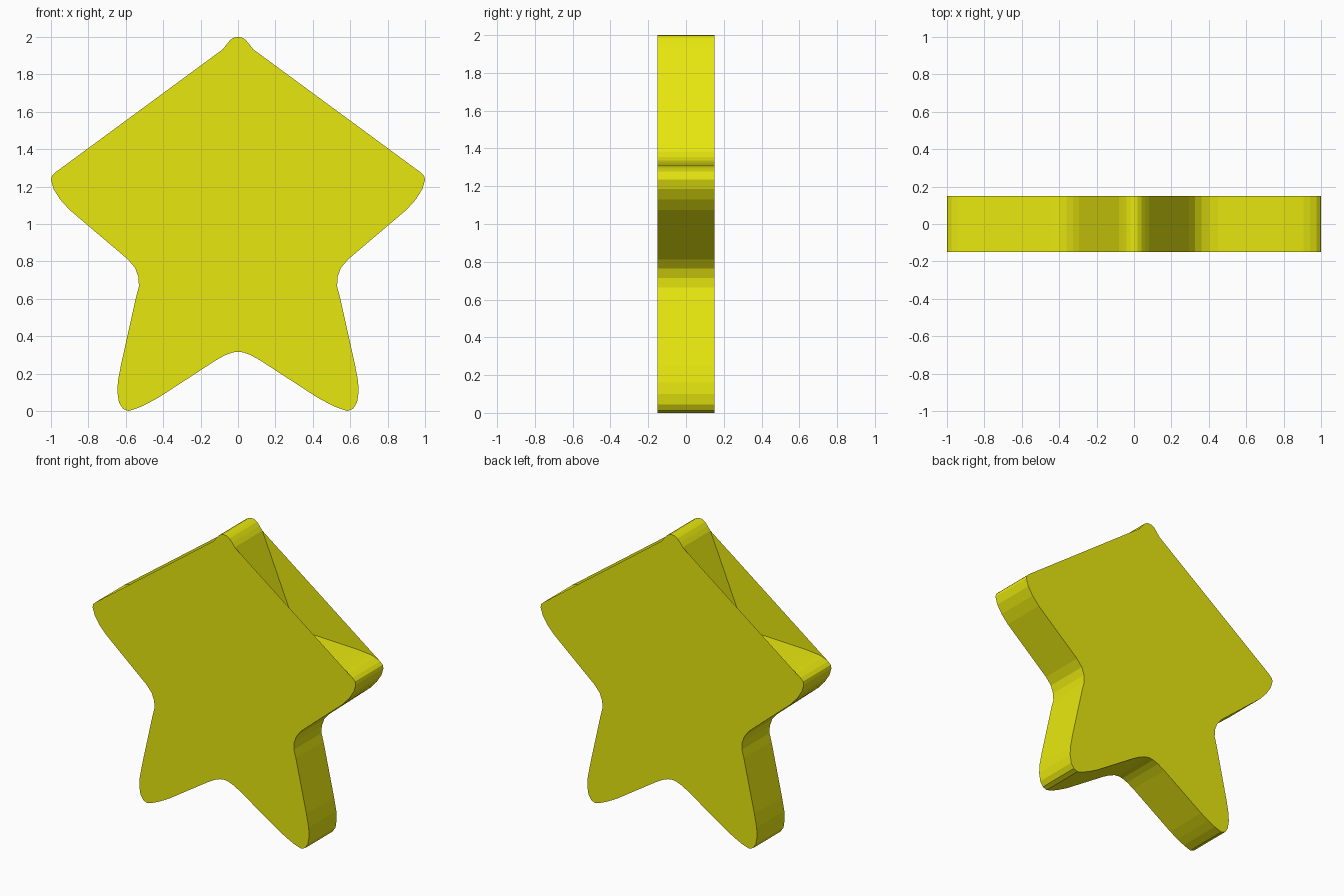
import bpy, bmesh

if "Cube" in bpy.data.objects:
    bpy.data.objects.remove(bpy.data.objects["Cube"])

HALF_DEPTH = 0.15

# Right half of the star outline (x, z), from the bottom notch up to the top point
lower = [(0, .317), (.03, .313), (.07, .298), (.12, .27), (.42, .075), (.48, .042),
         (.53, .018), (.575, .003), (.585, 0), (.615, .012), (.636, .045), (.645, .10),
         (.642, .16), (.625, .25), (.545, .61), (.53, .665), (.532, .715),
         (.55, .765), (.59, .812), (.90, 1.075), (.95, 1.13), (.985, 1.185),
         (1.0, 1.235), (.995, 1.258), (.975, 1.277)]
notch = [(.94, 1.293), (.905, 1.303), (.80, 1.313), (.45, 1.325), (.40, 1.335), (.36, 1.355),
         (.325, 1.385), (.295, 1.43), (.26, 1.51)]
upper = [(.08, 1.935), (.06, 1.962), (.04, 1.985), (.02, 1.997), (0, 2)]


def mirrored(half):
    """Close a half outline whose first and last points lie on x = 0."""
    return half + [(-x, z) for x, z in reversed(half[1:-1])]


wall_loop = mirrored(lower + notch + upper)
cap_loop = mirrored(lower + upper)   # caps run straight across the upper notches

# Rounded star: side walls follow the notches, front and back plates span them
bm = bmesh.new()
front = {p: bm.verts.new((p[0], -HALF_DEPTH, p[1])) for p in wall_loop}
back = {p: bm.verts.new((p[0], HALF_DEPTH, p[1])) for p in wall_loop}
for a, b in zip(wall_loop, wall_loop[1:] + wall_loop[:1]):
    bm.faces.new((front[a], back[a], back[b], front[b]))
bm.faces.new([front[p] for p in cap_loop])
bm.faces.new([back[p] for p in reversed(cap_loop)])
for f in bm.faces:
    f.normal_update()

# Turn walls outward (each wall was wound the same way round the loop)
bottom = min((f for f in bm.faces if len(f.verts) == 4),
             key=lambda f: f.calc_center_median().z)
if bottom.normal.z > 0:
    bmesh.ops.reverse_faces(bm, faces=[f for f in bm.faces if len(f.verts) == 4])

mesh = bpy.data.meshes.new("star")
bm.to_mesh(mesh)
bm.free()
star = bpy.data.objects.new("star", mesh)
bpy.context.collection.objects.link(star)

mat = bpy.data.materials.new("yellow")
mat.diffuse_color = (0.8, 0.8, 0.005, 1)
mat.use_nodes = True
mat.node_tree.nodes["Principled BSDF"].inputs["Base Color"].default_value = mat.diffuse_color
mesh.materials.append(mat)
